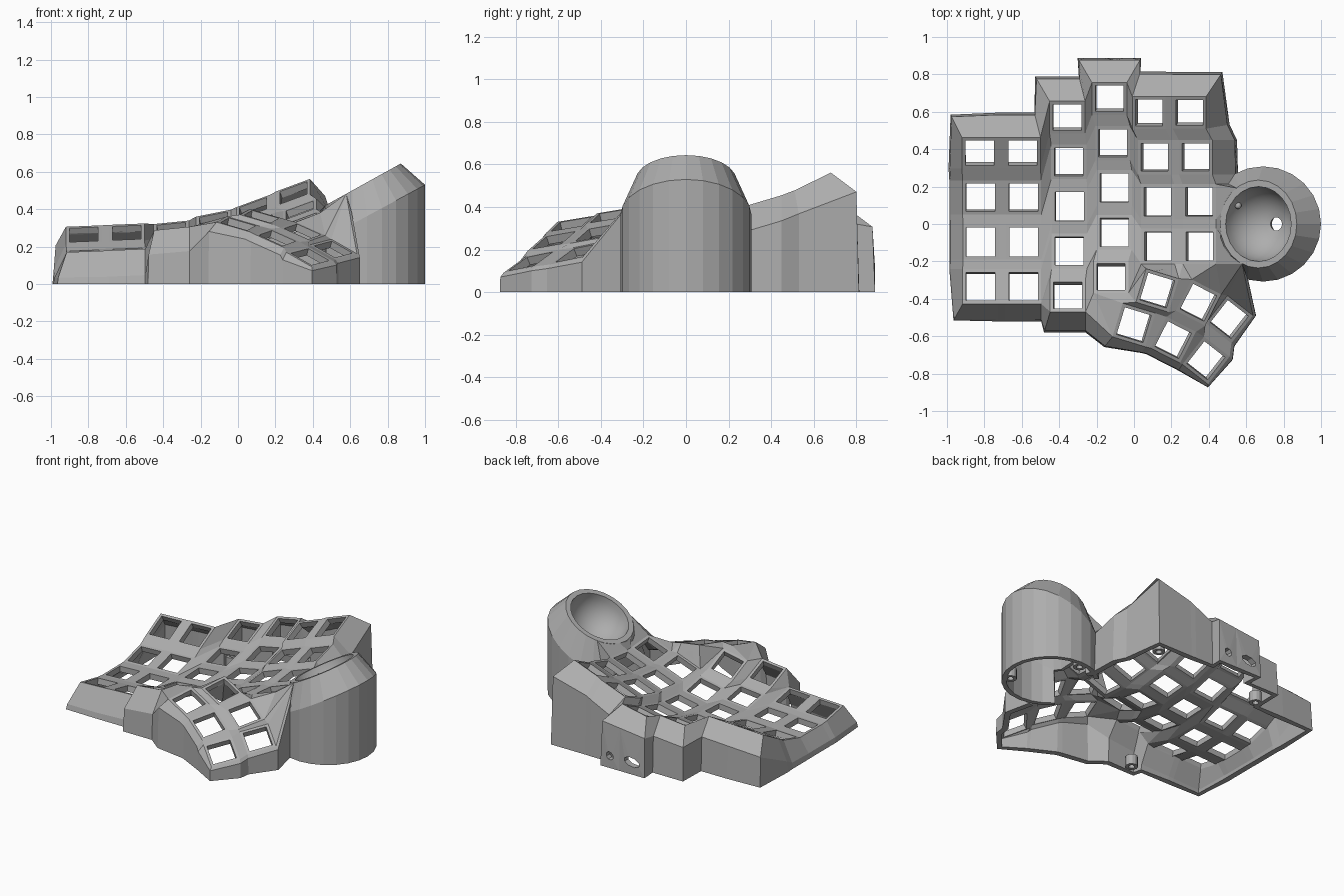
import bpy, bmesh, math
from mathutils import Vector

if "Cube" in bpy.data.objects:
    bpy.data.objects.remove(bpy.data.objects["Cube"])

grey = bpy.data.materials.new("plain grey")
grey.use_nodes = True
grey.diffuse_color = (0.42, 0.42, 0.42, 1)
grey.node_tree.nodes["Principled BSDF"].inputs["Base Color"].default_value = (0.42, 0.42, 0.42, 1)

KEY, HOLE = 0.095, 0.077
BL, BR, FR, FL = range(4)      # corner order of a key mount


def face(bm, pts, smooth=False):
    f = bm.faces.new([bm.verts.new(p) for p in pts])
    f.smooth = smooth


def thicken(bm, t):
    """Give the open surface an inner skin, kept above the ground."""
    bmesh.ops.remove_doubles(bm, verts=bm.verts, dist=0.0005)
    bmesh.ops.recalc_face_normals(bm, faces=bm.faces)
    if sum(f.normal.z * f.calc_area() for f in bm.faces) < 0:
        bmesh.ops.reverse_faces(bm, faces=bm.faces)
    bm.normal_update()
    faces, rim = list(bm.faces), [e for e in bm.edges if e.is_boundary]
    inner = {}
    for v in list(bm.verts):
        p = v.co - v.normal * t
        p.z = 0 if v.co.z < 0.001 else max(p.z, 0.005)
        inner[v] = bm.verts.new(p)
    for f in faces:
        bm.faces.new([inner[v] for v in reversed(f.verts)]).smooth = f.smooth
    for e in rim:
        a, b = e.verts
        bm.faces.new([b, a, inner[a], inner[b]])
    bm.normal_update()
    for e in bm.edges:
        e.smooth = e.calc_face_angle(3.0) < 0.5


def make(bm, name):
    mesh = bpy.data.meshes.new(name)
    bm.to_mesh(mesh)
    bm.free()
    mesh.materials.append(grey)
    bpy.context.collection.objects.link(bpy.data.objects.new(name, mesh))


def key(bm, centre, turn, su, sv):
    """Square mount with a switch hole; returns its corners."""
    a, c = math.radians(turn), Vector(centre)
    u = Vector((math.cos(a), math.sin(a), su)).normalized()
    v = Vector((-math.sin(a), math.cos(a), sv)).normalized()
    signs = ((-1, 1), (1, 1), (1, -1), (-1, -1))
    out, cut = [[c + u * i * h + v * j * h for i, j in signs] for h in (KEY, HOLE)]
    for i in range(4):
        n = (i + 1) % 4
        face(bm, [out[i], out[n], cut[n], cut[i]])
    return out


def bridge(bm, keys):
    """Webs between neighbouring mounts."""
    for (c, r), k in keys.items():
        below, right, diag = (keys.get(i) for i in ((c, r + 1), (c + 1, r), (c + 1, r + 1)))
        if below:
            face(bm, [k[FL], k[FR], below[BR], below[BL]])
        if right:
            face(bm, [k[BR], right[BL], right[FL], k[FR]])
        if below and right and diag:
            face(bm, [k[FR], right[FL], diag[BL], below[BR]])


def pierced(bm, quad, rx, rz):
    """Panel with an eight-sided opening; quad runs top left, top right, bottom right, bottom left."""
    a, b, c, d = quad
    mid = (c + d) / 2 + Vector((0, 0, 0.085))
    ux = (b - a).normalized()
    ring = [mid + ux * rx * math.cos(t) + Vector((0, 0, rz * math.sin(t)))
            for t in [math.radians(157.5 - 45 * i) for i in range(8)]]
    for i in range(4):
        n = (i + 1) % 4
        face(bm, [quad[i], ring[2 * i], ring[2 * i + 1]])
        face(bm, [quad[i], quad[n], ring[(2 * i + 2) % 8], ring[2 * i + 1]])


def wall(bm, steps, port=None):
    """Sloped collar and upright skirt below a run of (corner, dx, dy, drop)."""
    rows = []
    for p, dx, dy, drop in steps:
        m = Vector((p.x + dx, p.y + dy, max(0.035, p.z - drop)))
        rows.append((p, m, Vector((m.x + dx * 0.1, m.y + dy * 0.1, 0))))
    for i, (s, t) in enumerate(zip(rows, rows[1:])):
        face(bm, [s[0], t[0], t[1], s[1]])
        if i == port:
            top, low = s[1].lerp(t[1], 0.58), s[2].lerp(t[2], 0.58)
            pierced(bm, [s[1], top, low, s[2]], 0.06, 0.032)
            pierced(bm, [top, t[1], t[2], low], 0.028, 0.028)
        else:
            face(bm, [s[1], t[1], t[2], s[2]])
    return rows


# Tilted round socket frame
C, AX = Vector((0.665, 0, 0.53)), math.radians(29)
E1 = Vector((math.cos(AX), 0, math.sin(AX)))
E2, N = Vector((0, 1, 0)), Vector((-math.sin(AX), 0, math.cos(AX)))


def socket(deg, r, h=0):
    a = math.radians(deg)
    return C + E1 * r * math.cos(a) + E2 * r * math.sin(a) + N * h


# Finger columns: x, sideways slope, rear y, row heights
bm = bmesh.new()
columns = [
    (-0.82, 0.04, 0.38, (0.264, 0.158, 0.132, 0.155)),
    (-0.59, 0.04, 0.38, (0.274, 0.168, 0.142, 0.165)),
    (-0.345, 0.1, 0.57, (0.29, 0.205, 0.175, 0.185, 0.26)),
    (-0.105, 0.2, 0.67, (0.338, 0.25, 0.205, 0.21, 0.295)),
    (0.128, 0.37, 0.595, (0.405, 0.325, 0.28, 0.275)),
    (0.35, 0.37, 0.595, (0.487, 0.395, 0.345, 0.34)),
]
K = {}
for c, (x, tilt, y, zs) in enumerate(columns):
    for r, z in enumerate(zs):
        lo, hi = max(r - 1, 0), min(r + 1, len(zs) - 1)
        slope = (zs[lo] - zs[hi]) / (0.238 * (hi - lo))
        slope += 0.1 * ((r == 0) - (r == len(zs) - 1))
        K[c, r] = key(bm, (x - tilt * (z - min(zs)), y - 0.238 * r, z), 0, tilt, slope)
bridge(bm, K)

# Thumb cluster
T = {}
for c, (turn, su, back, front) in enumerate([
        (-17, -0.28, (0.125, -0.355, 0.36), (0, -0.54, 0.32)),
        (-27, -0.4, (0.345, -0.42, 0.28), (0.21, -0.62, 0.245)),
        (-38, -0.45, (0.51, -0.51, 0.185), (0.385, -0.73, 0.145))]):
    T[c, 0] = key(bm, back, turn, su, 0.16)
    T[c, 1] = key(bm, front, turn, su, 0.16)
bridge(bm, T)

# Webs joining columns, thumb cluster and socket
t0, t1, t2, s0 = T[0, 0], T[1, 0], T[2, 0], T[0, 1]
ring, mid, index, inner = K[2, 4], K[3, 4], K[4, 3], K[5, 3]
peak = socket(245, 0.235)
rim = [socket(a, 0.235) for a in (125, 165, 195)] + [peak]
edge = [K[5, 2][BR], K[5, 2][FR], inner[BR], inner[FR]]
for web in [
        (ring[FR], mid[FL], s0[FL]), (mid[FL], mid[FR], s0[BL]), (mid[FL], s0[BL], s0[FL]),
        (mid[FR], t0[FL], s0[BL]), (mid[FR], t0[BL], t0[FL]),
        (mid[FR], mid[BR], index[FL]), (mid[FR], index[FL], t0[BL]),
        (K[3, 3][FR], index[FL], mid[BR]),
        (index[FL], index[FR], t0[BR], t0[BL]), (index[FR], inner[FL], t0[BR]),
        (inner[FL], inner[FR], t1[BL]), (inner[FL], t1[BL], t0[BR]),
        (inner[FR], t1[BR], t1[BL]), (inner[FR], peak, t1[BR]),
        (peak, t2[BL], t1[BR]), (peak, t2[BR], t2[BL]),
        (K[1, 3][FR], K[2, 3][FL], ring[BL]), (K[1, 3][FR], ring[BL], ring[FL])]:
    face(bm, web)
for i in range(3):
    face(bm, [edge[i], edge[i + 1], rim[i + 1], rim[i]])

# Left, rear and right walls
front_left = (K[0, 3][FL], -0.045, -0.08, 0.14)
run = [front_left]
run += [(K[0, r][s], -0.065, 0, 0.14) for r in (3, 2, 1, 0) for s in (FL, BL)][1:-1]
run.append((K[0, 0][BL], -0.055, 0.11, 0.1))
fan = [(0, 0), (0, -0.03), (-0.07, -0.03), (-0.07, 0.07), (0.04, 0), (0, 0.08)]
for c, (l, r) in enumerate(fan):
    if c:
        run.append((K[c, 0][BL], l, 0.12, 0.09))
    run.append((K[c, 0][BR], r, 0.12, 0.09))
run += [(K[5, 0][FR], 0.115, 0.02, 0.11), (K[5, 1][BR], 0.12, 0, 0.12),
        (K[5, 1][FR], 0.125, 0, 0.12), (K[5, 2][BR], 0.13, 0, 0.12)]
port = next(i for i, s in enumerate(run) if s[0] is K[3, 0][BL])
rows = wall(bm, run, port)
face(bm, [K[5, 2][BR], rows[-1][1], rim[0]])

# Front walls
run = [(peak, 0.03, -0.08, 0.1), (t2[BR], 0.015, 0, 0.02), (t2[FR], 0.015, -0.015, 0.02),
       (T[2, 1][BR], 0.015, -0.015, 0.02), (T[2, 1][FR], 0, -0.015, 0.02),
       (T[2, 1][FL], -0.02, -0.03, 0.04)]
run += [(T[c, 1][s], -0.02, -0.03, 0.04) for c in (1, 0) for s in (FR, FL)][:-1]
run += [(s0[FL], -0.04, -0.05, 0.05), (ring[FR], 0, -0.1, 0.13), (ring[FL], -0.03, -0.1, 0.13)]
run += [(K[c, 3][s], 0, -0.085, 0.14) for c in (1, 0) for s in (FR, FL)][:-1]
run.append(front_left)
wall(bm, run)
thicken(bm, 0.04)
make(bm, "keyboard_shell")

# Ball housing: bowl, rim, sloped collar and upright wall
bm = bmesh.new()
SEG = 24
bowl = [(0.2 * math.cos(t), -0.2 * math.sin(t)) for t in [math.radians(10 * i) for i in range(9)]]
profile = bowl[::-1] + [(0.235, 0)]


def skirt(deg, ground):
    a = math.radians(deg)
    x = max(0.69 + 0.31 * math.cos(a), 0.45)
    return Vector((x, 0.308 * math.sin(a), 0 if ground else 0.53 - 0.54 * (1 - x)))


for i in range(SEG):
    a, b = (360 / SEG * (i + k) for k in (0, 1))
    for j, (p, q) in enumerate(zip(profile, profile[1:])):
        face(bm, [socket(a, *p), socket(b, *p), socket(b, *q), socket(a, *q)], j < len(bowl) - 1)
    face(bm, [socket(a, 0.235), socket(b, 0.235), skirt(b, False), skirt(a, False)])
    if abs((a + b) / 2 - 180) > 50:
        face(bm, [skirt(a, False), skirt(b, False), skirt(b, True), skirt(a, True)])
thicken(bm, 0.03)
make(bm, "ball_housing")

# Bearing stud in the bowl
bpy.ops.mesh.primitive_uv_sphere_add(segments=12, ring_count=8, radius=0.018,
                                     location=socket(148, 0.185, -0.06))
bpy.context.object.name = "bearing_stud"
bpy.context.object.data.materials.append(grey)

# Screw posts along the inside of the walls
for x, y in [(-0.4, -0.5), (-0.48, 0.62), (0.4, 0.72), (0.66, 0.25), (0.9, -0.14)]:
    bm = bmesh.new()
    loops = [[Vector((x + r * math.cos(t), y + r * math.sin(t), z))
              for t in [math.tau * i / 12 for i in range(12)]]
             for r, z in ((0.02, 0.07), (0.02, 0), (0.04, 0), (0.04, 0.07))]
    for p, q in zip(loops, loops[1:] + loops[:1]):
        for i in range(12):
            face(bm, [p[i], p[i - 1], q[i - 1], q[i]])
    bmesh.ops.remove_doubles(bm, verts=bm.verts, dist=0.0005)
    bmesh.ops.recalc_face_normals(bm, faces=bm.faces)
    make(bm, "screw_post")
